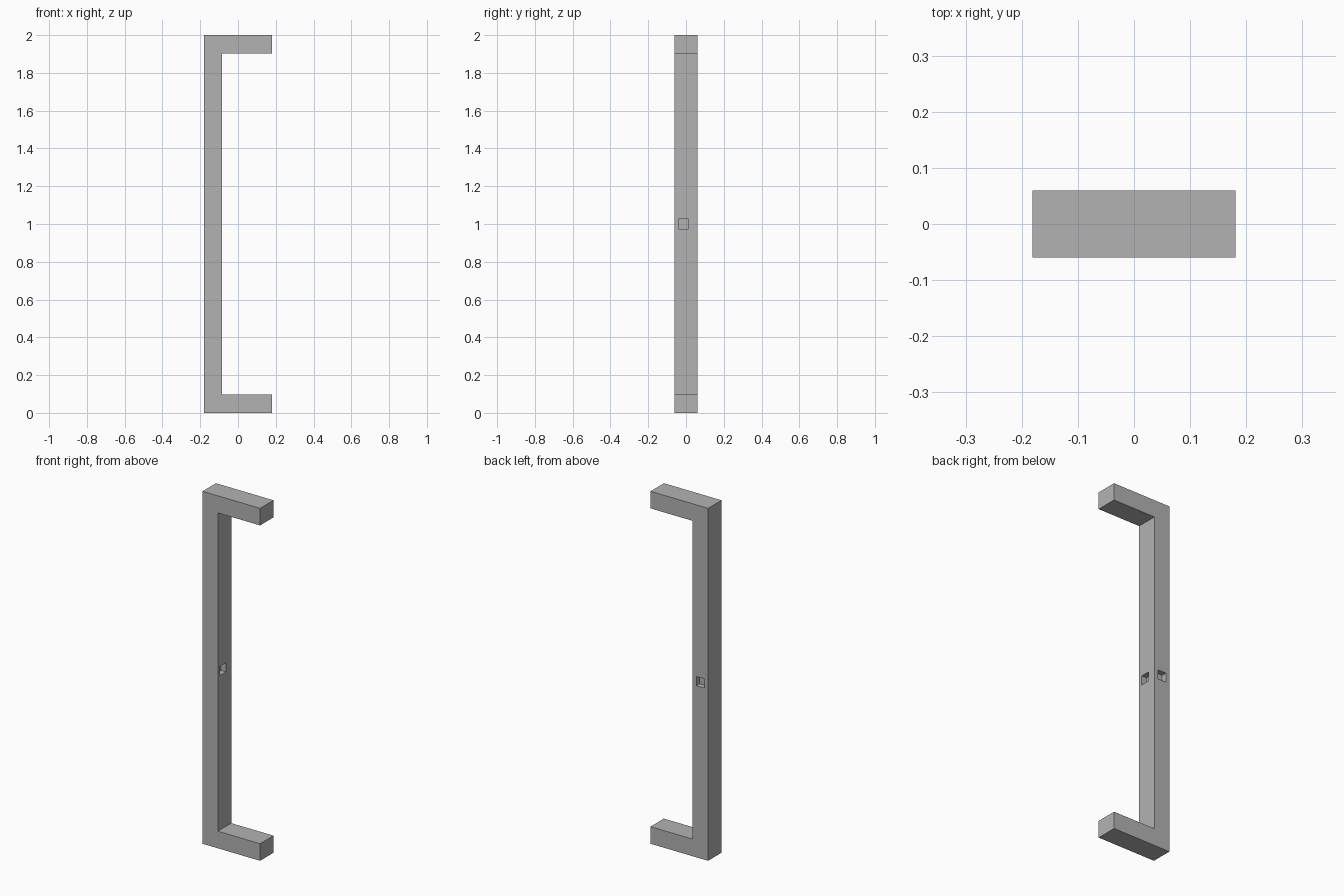
import bpy
import bmesh

if "Cube" in bpy.data.objects:
    bpy.data.objects.remove(bpy.data.objects["Cube"])

HALF_W, HALF_D, HEIGHT, BAR = 0.181, 0.06, 2.0, 0.097
HOLE, DEPTH = 0.052, 0.03

# Plain grey metal
grey = bpy.data.materials.new("grey_metal")
grey.use_nodes = True
colour = (0.45, 0.45, 0.45, 1)
grey.diffuse_color = colour
grey.node_tree.nodes["Principled BSDF"].inputs["Base Color"].default_value = colour


def add_object(name, bm):
    bmesh.ops.recalc_face_normals(bm, faces=bm.faces)
    mesh = bpy.data.meshes.new(name)
    bm.to_mesh(mesh)
    bm.free()
    mesh.materials.append(grey)
    obj = bpy.data.objects.new(name, mesh)
    bpy.context.collection.objects.link(obj)
    return obj


def add_cutter(name, centre, size):
    bm = bmesh.new()
    bmesh.ops.create_cube(bm, size=1)
    bmesh.ops.scale(bm, vec=size, verts=bm.verts)
    bmesh.ops.translate(bm, vec=centre, verts=bm.verts)
    obj = add_object(name, bm)
    obj.hide_render = True
    return obj


# Handle: C-shaped profile extruded through its depth
inner = BAR - HALF_W
profile = [(-HALF_W, 0), (HALF_W, 0), (HALF_W, BAR), (inner, BAR),
           (inner, HEIGHT - BAR), (HALF_W, HEIGHT - BAR),
           (HALF_W, HEIGHT), (-HALF_W, HEIGHT)]
bm = bmesh.new()
face = bm.faces.new([bm.verts.new((x, -HALF_D, z)) for x, z in profile])
result = bmesh.ops.extrude_face_region(bm, geom=[face])
moved = [v for v in result["geom"] if isinstance(v, bmesh.types.BMVert)]
bmesh.ops.translate(bm, vec=(0, 2 * HALF_D, 0), verts=moved)
handle = add_object("pull_handle", bm)

# Two shallow square sockets, on the inner and back faces of the grip
cutters = [
    add_cutter("inner_socket_cutter", (inner, -0.014, HEIGHT / 2),
               (2 * DEPTH, HOLE, HOLE)),
    add_cutter("back_socket_cutter", (inner - BAR / 2, HALF_D, HEIGHT / 2),
               (HOLE, 2 * DEPTH, HOLE)),
]
bpy.context.view_layer.objects.active = handle
for cutter in cutters:
    mod = handle.modifiers.new("socket", "BOOLEAN")
    mod.operation = "DIFFERENCE"
    mod.solver = "EXACT"
    mod.object = cutter
    bpy.ops.object.modifier_apply(modifier=mod.name)
    bpy.data.objects.remove(cutter)
